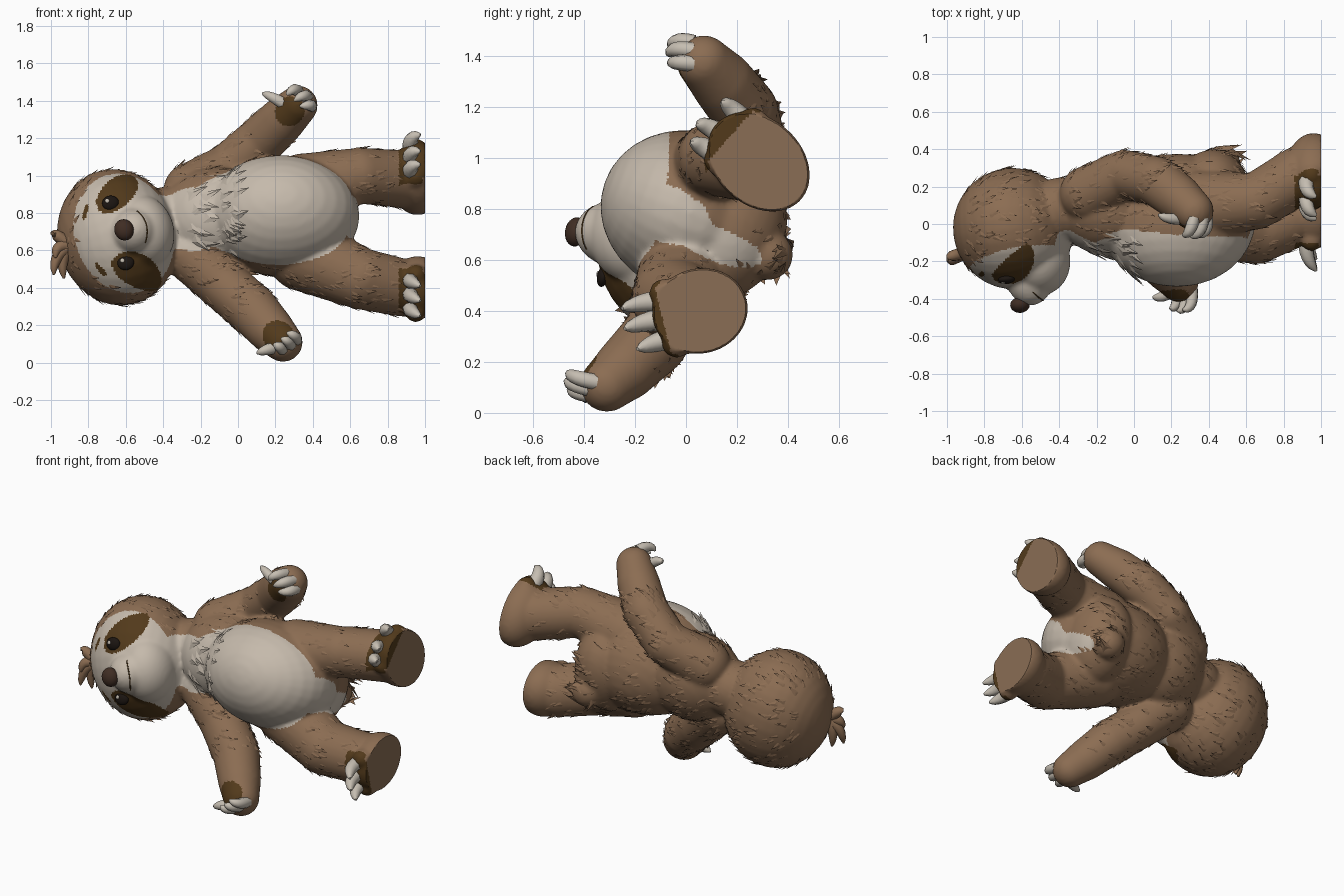
import bpy, bmesh, math, random
from mathutils import Vector, Matrix
from mathutils.bvhtree import BVHTree

random.seed(4)
if "Cube" in bpy.data.objects:
    bpy.data.objects.remove(bpy.data.objects["Cube"])


def material(name, rgb):
    m = bpy.data.materials.new(name)
    m.use_nodes = True
    m.diffuse_color = (*rgb, 1)
    m.node_tree.nodes["Principled BSDF"].inputs["Base Color"].default_value = (*rgb, 1)
    return m


FUR = material("brown fur", (.26, .152, .085))
CREAM = material("cream fur", (.56, .49, .41))
DARK = material("dark brown", (.085, .042, .011))
SOLE = material("sole brown", (.255, .155, .09))
NOSE = material("nose brown", (.05, .026, .017))
EYE = material("eye black", (.012, .008, .006))
CLAW = material("claw", (.56, .51, .44))


def frame(a, b):
    """Right-handed axes from two directions, as matrix columns."""
    a = Vector(a).normalized()
    b = Vector(b)
    b = (b - a * a.dot(b)).normalized()
    return Matrix((a, b, a.cross(b))).transposed()


BODY = frame((1, 0, 0), (0, .34, .94))              # along, sideways, front
HEAD = frame((.08, -.98, .17), (-.25, .15, .95))    # front, sideways, crown
HEAD_INV = HEAD.transposed()
HEAD_C = Vector((-.645, -.025, .67))


def on_head(f, l, u):
    return HEAD_C + HEAD @ Vector((f, l, u))


def blob(bm, c, r, axes=BODY, seg=32):
    m = Matrix.Translation(c) @ axes.to_4x4() @ Matrix.Diagonal((*r, 1))
    bmesh.ops.create_uvsphere(bm, u_segments=seg, v_segments=seg // 2, radius=1, matrix=m)


def limb(bm, pts):
    """Balls at (x, y, z, radius) points, joined by cones."""
    for x, y, z, r in pts:
        blob(bm, (x, y, z), (r, r, r), seg=24)
    for p, q in zip(pts, pts[1:]):
        a, b = Vector(p[:3]), Vector(q[:3])
        m = Matrix.Translation((a + b) / 2) @ (b - a).to_track_quat('Z', 'Y').to_matrix().to_4x4()
        bmesh.ops.create_cone(bm, cap_ends=True, segments=24, radius1=p[3], radius2=q[3],
                              depth=(b - a).length, matrix=m)


def tube(bm, a, b, c, r, tip=.97, steps=7, sides=8):
    """Bent tube that rounds off towards its tip."""
    a, b, c = Vector(a), Vector(b), Vector(c)
    n = (b - a).cross(c - b)
    n = n.normalized() if n.length > 1e-6 else (c - a).orthogonal().normalized()
    rings = []
    for i in range(steps + 1):
        t = i / steps
        p = a.lerp(b, t).lerp(b.lerp(c, t), t)
        side = n.cross((b - a).lerp(c - b, t)).normalized()
        rad = r * math.sqrt(1 - tip * t * t)
        rings.append([bm.verts.new(p + rad * (n * math.cos(w) + side * math.sin(w)))
                      for w in (k * math.tau / sides for k in range(sides))])
    for r0, r1 in zip(rings, rings[1:]):
        for k in range(sides):
            j = (k + 1) % sides
            bm.faces.new((r0[k], r0[j], r1[j], r1[k]))
    bm.faces.new(rings[0][::-1])
    bm.faces.new(rings[-1])


def finish(name, bm, mats, smooth=True):
    bmesh.ops.recalc_face_normals(bm, faces=bm.faces[:])
    me = bpy.data.meshes.new(name)
    bm.to_mesh(me)
    bm.free()
    ob = bpy.data.objects.new(name, me)
    bpy.context.collection.objects.link(ob)
    for m in mats:
        me.materials.append(m)
    if smooth:
        me.shade_smooth()
        me.set_sharp_from_angle(angle=math.radians(50))
    return ob


# Body: overlapping volumes fused into one skin
bm = bmesh.new()
blob(bm, (.23, .02, .785), (.42, .32, .36))
blob(bm, (-.12, .08, .78), (.3, .27, .25))
blob(bm, (-.38, .08, .77), (.2, .17, .17))
blob(bm, (.42, .17, .72), (.2, .28, .22))
blob(bm, (.47, .32, .62), (.1, .1, .1))
MUZZLE = [(on_head(.18, -.03, -.12), (.19, .2, .165)), (on_head(.255, -.03, -.06), (.165, .13, .13))]
blob(bm, HEAD_C, (.325, .37, .32), HEAD)
for c, r in MUZZLE:
    blob(bm, c, r, HEAD)
limb(bm, [(-.25, .16, .92, .15), (-.05, .265, 1.04, .132), (.12, .23, 1.185, .132),
          (.24, .14, 1.3, .125), (.32, .07, 1.375, .107)])
limb(bm, [(-.25, .02, .58, .15), (-.08, -.04, .42, .14), (.08, -.13, .28, .138),
          (.18, -.24, .17, .125), (.24, -.31, .11, .107)])
limb(bm, [(.35, .1, .93, .19), (.65, .12, 1.0, .15), (.88, .26, .98, .155)])
limb(bm, [(.35, .02, .58, .2), (.65, -.05, .45, .165), (.88, .04, .4, .155)])
FEET = [((.96, .285, .985), (0, -.74, .67), .225, .17), ((.96, .055, .4), (0, -.97, -.24), .19, .168)]
for c, toe, long, wide in FEET:
    axes = frame((1, 0, 0), toe)
    blob(bm, c, (.15, long, wide), axes)
    for side in (-.1, .1):      # square the toe end
        blob(bm, Vector(c) + axes @ Vector((-.01, .12, side)), (.06, .06, .06), seg=16)
body = finish("body", bm, [])
remesh = body.modifiers.new("fuse", 'REMESH')
remesh.mode = 'VOXEL'
remesh.voxel_size = .012
soften = body.modifiers.new("soften", 'SMOOTH')
soften.factor = .5
soften.iterations = 9
bpy.context.view_layer.update()
skin = bpy.data.meshes.new_from_object(body.evaluated_get(bpy.context.evaluated_depsgraph_get()))
body.modifiers.clear()
body.data = skin
for v in skin.vertices:         # flat soles
    if v.co.x > 1:
        v.co.x = 1
skin.materials.clear()
for m in (FUR, CREAM, DARK, SOLE):
    skin.materials.append(m)


def region(c, r, axes=BODY):
    """Ellipsoid as a centre and a matrix that maps it to the unit ball."""
    return Vector(c), Matrix.Diagonal([1 / k for k in r]) @ axes.transposed()


def inside(p, regions):
    return any((m @ (p - c)).length_squared < 1 for c, m in regions)


PADS = [region((.27, -.02, 1.34), (.085, .085, .085)), region((.21, -.4, .15), (.09, .09, .09))]
BELLY = [region((.2, -.2, .83), (.46, .31, .31)), region((-.25, -.12, .77), (.27, .17, .18)),
         region((.55, -.05, .775), (.16, .12, .18)), region((.57, .11, .665), (.14, .07, .2))]
SNOUT = [region(c, [1.06 * k for k in r], HEAD) for c, r in MUZZLE]
SKULL = [region(HEAD_C, (.36, .4, .35), HEAD)]
TOES = [(Vector(c), Vector(toe).normalized()) for c, toe, long, wide in FEET]


def spot(l, u, cl, cu, angle, a, b):
    dl, du = l - cl, u - cu
    s, c = math.sin(angle), math.cos(angle)
    return ((dl * c + du * s) / a) ** 2 + ((du * c - dl * s) / b) ** 2 < 1


def colour(p, n):
    """0 fur, 1 cream, 2 dark, 3 sole."""
    if p.x > .86:
        for c, toe in TOES:
            q = p - c
            if q.length < .3 and q.dot(toe) > (.15 if p.x > .985 else .125):
                return 2
        return 3 if p.x > .985 and n.x > .8 else 0
    if inside(p, PADS):
        return 2
    if p.x < -.3 and p.y < -.04:
        f, l, u = HEAD_INV @ (p - HEAD_C)
        side = abs(l + .02)
        patch = spot(side, u, .215, -.03, -1.0, .145, .08)
        if not patch and inside(p, SNOUT):
            return 1
        if f > .05 and inside(p, SKULL):
            if patch or spot(side, u, .16, .16, -.5, .045, .012):
                return 2
            if spot(l, u, -.01, -.02, 0, .325, .27):
                return 1
    return 1 if inside(p, BELLY) else 0


for poly in skin.polygons:
    poly.material_index = colour(poly.center, poly.normal)
skin.shade_smooth()
skin.set_sharp_from_angle(angle=math.radians(40))


# Fur tufts: low wedges lying along the coat
def tuft(bm, p, n, size):
    t = Vector((1, random.uniform(-.4, .4), random.uniform(-.4, .4)))
    t = (t - n * n.dot(t)).normalized()
    s = n.cross(t)
    base = p - n * .004
    pts = [base + s * size * .28, base - s * size * .28,
           base + t * size * .35 + n * size * .1, p + t * size + n * size * .08]
    a, b, ridge, tip = [bm.verts.new(q) for q in pts]
    for f in ((a, ridge, b), (a, tip, ridge), (b, ridge, tip), (a, b, tip)):
        bm.faces.new(f)


fur, ruff = bmesh.new(), bmesh.new()
for i in random.sample(range(len(skin.polygons)), 1700):
    poly = skin.polygons[i]
    p, n = poly.center, poly.normal
    bare = p.x > .84 or abs(n.x) > .85 or any((p - c).length < .3 for c, m in PADS)
    if poly.material_index == 0 and not bare:
        big = 1.4 if p.y > .33 and .3 < p.x < .55 else 1
        tuft(fur, p, n, random.uniform(.05, .085) * big)
    elif poly.material_index == 1 and -.3 < p.x < -.02 and p.y < .05:
        tuft(ruff, p, n, random.uniform(.09, .14))
finish("fur_tufts", fur, [FUR], smooth=False)
finish("chest_ruff", ruff, [CREAM], smooth=False)

# Hair tuft on the crown
bm = bmesh.new()
root = on_head(.1, 0, .27)
for tip in ((-.985, -.2, .47), (-.99, -.18, .68), (-.975, -.21, .56), (-.93, -.16, .45)):
    tip = Vector(tip)
    tube(bm, root, root.lerp(tip, .6) + Vector((-.04, 0, .05)), tip, .035)
finish("crown_hair", bm, [FUR])

# Claws: (base, bend, tip)
CLAWS = {
    "upper_hand_claws": [((.39, .03, 1.37), (.40, -.06, 1.38), (.33, -.06, 1.37)),
                         ((.37, .03, 1.42), (.36, -.07, 1.44), (.30, -.065, 1.40)),
                         ((.32, .03, 1.45), (.30, -.06, 1.475), (.26, -.06, 1.43)),
                         ((.25, .03, 1.38), (.19, .02, 1.42), (.13, .05, 1.44))],
    "lower_hand_claws": [((.31, -.35, .12), (.32, -.46, .14), (.26, -.46, .16)),
                         ((.28, -.35, .09), (.28, -.47, .11), (.23, -.465, .13)),
                         ((.24, -.36, .07), (.23, -.46, .08), (.19, -.45, .10)),
                         ((.2, -.36, .08), (.15, -.4, .07), (.1, -.39, .05))],
    "upper_foot_claws": [((.93, .25, 1.12), (.9, .17, 1.21), (.975, .145, 1.22)),
                         ((.93, .18, 1.06), (.9, .08, 1.14), (.975, .045, 1.13)),
                         ((.93, .14, 1.0), (.9, .05, 1.06), (.975, .025, 1.06))],
    "lower_foot_claws": [((.93, -.06, .44), (.9, -.17, .44), (.975, -.25, .41)),
                         ((.93, -.06, .37), (.9, -.17, .36), (.975, -.24, .33)),
                         ((.93, -.02, .3), (.9, -.12, .28), (.975, -.19, .25))]}
for name, claws in CLAWS.items():
    bm = bmesh.new()
    for a, b, c in claws:
        tube(bm, a, b, c, .044 if "foot" in name else .033)
    finish(name, bm, [CLAW])

# Face details set onto the skin
tree = BVHTree.FromPolygons([v.co for v in skin.vertices], [p.vertices for p in skin.polygons])


def on_face(l, u):
    return tree.ray_cast(on_head(.8, l, u), -HEAD.col[0])[0]


bm = bmesh.new()
blob(bm, on_head(.41, -.03, .005), (.042, .058, .052), HEAD, 24)
finish("nose", bm, [NOSE])
for name, l in (("upper_eye", .145), ("lower_eye", -.185)):
    bm = bmesh.new()
    blob(bm, on_face(l, .025), (.022, .04, .045), HEAD, 24)
    finish(name, bm, [EYE])
    bm = bmesh.new()
    blob(bm, on_face(l, .025) + HEAD @ Vector((.019, .012, .016)), (.006, .012, .012), HEAD, 12)
    finish(name + "_glint", bm, [CLAW])
bm = bmesh.new()
line = [on_face(-.03 + k * .011, -.12 + .0004 * k * k) for k in range(-8, 9)]
for a, b in zip(line, line[1:]):
    tube(bm, a, (a + b) / 2, b, .0035, tip=0, steps=1, sides=6)
finish("mouth", bm, [DARK])
